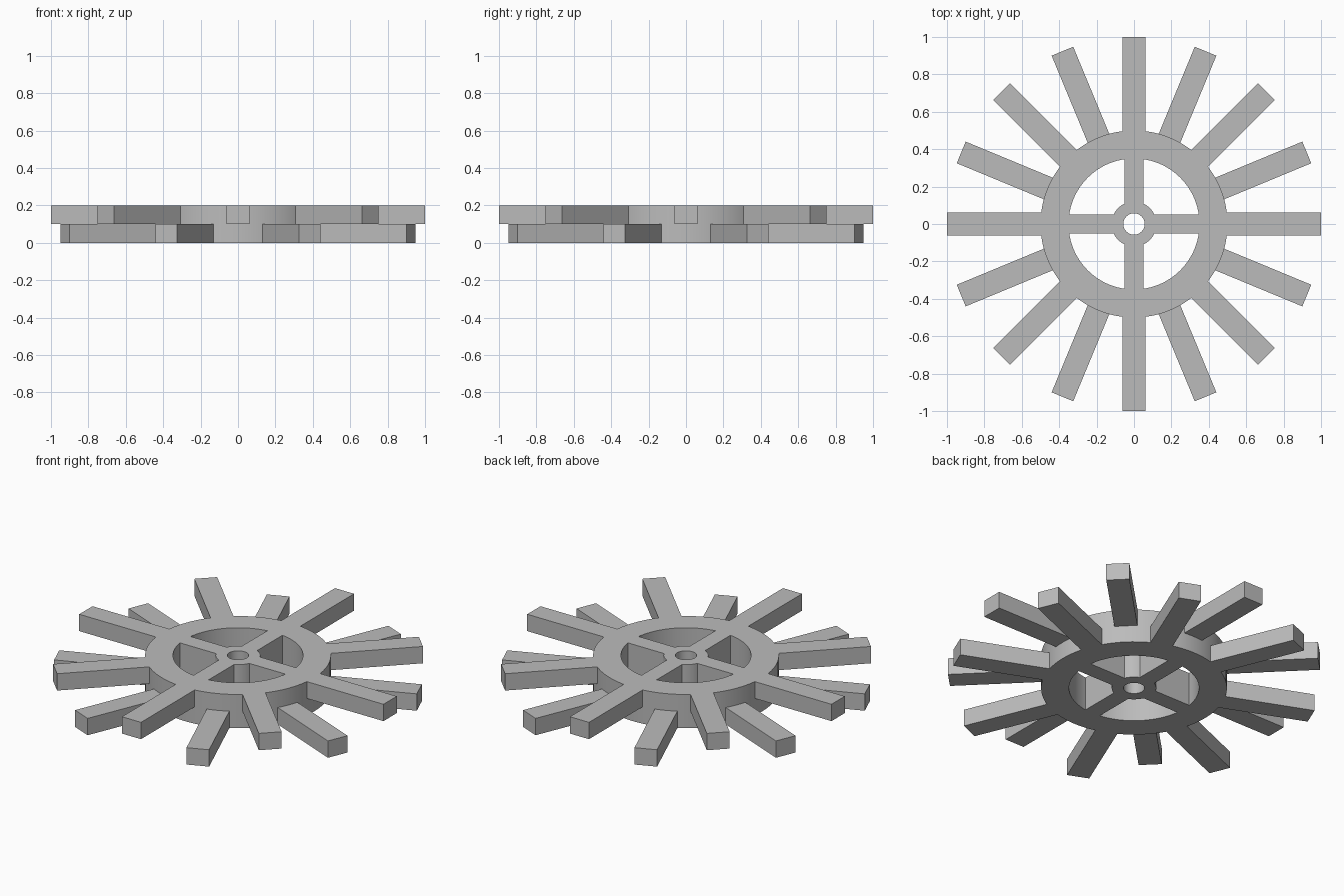
import bpy, bmesh, math
from mathutils import Matrix, Vector

cube = bpy.data.objects.get("Cube")
if cube:
    bpy.data.objects.remove(cube, do_unlink=True)

HEIGHT = 0.2
SEGMENTS = 96

grey = bpy.data.materials.new("plain grey")
grey.use_nodes = True
colour = (0.5, 0.5, 0.5, 1)
grey.diffuse_color = colour
grey.node_tree.nodes["Principled BSDF"].inputs["Base Color"].default_value = colour


def finish(name, bm, smooth=False):
    bmesh.ops.recalc_face_normals(bm, faces=bm.faces)
    mesh = bpy.data.meshes.new(name)
    bm.to_mesh(mesh)
    bm.free()
    mesh.materials.append(grey)
    obj = bpy.data.objects.new(name, mesh)
    bpy.context.collection.objects.link(obj)
    if smooth:
        bpy.ops.object.select_all(action="DESELECT")
        obj.select_set(True)
        bpy.context.view_layer.objects.active = obj
        bpy.ops.object.shade_smooth_by_angle(angle=math.radians(30))
    return obj


def tube(name, inner, outer):
    """Flat ring made by spinning a rectangular section about z."""
    bm = bmesh.new()
    section = [(inner, 0), (outer, 0), (outer, HEIGHT), (inner, HEIGHT)]
    face = bm.faces.new([bm.verts.new((r, 0, z)) for r, z in section])
    edges = list(face.edges)
    bm.faces.remove(face)
    bmesh.ops.spin(bm, geom=edges, axis=(0, 0, 1), cent=(0, 0, 0),
                   angle=math.tau, steps=SEGMENTS)
    bmesh.ops.remove_doubles(bm, verts=bm.verts, dist=1e-4)
    return finish(name, bm, smooth=True)


def bar(name, angle, start, end, width, bottom, top):
    """Straight bar running outward from the centre at the given angle."""
    bm = bmesh.new()
    size = Vector((end - start, width, top - bottom))
    place = Matrix.Translation(((start + end) / 2, 0, (bottom + top) / 2))
    bmesh.ops.create_cube(bm, size=1, matrix=Matrix.Rotation(angle, 4, "Z")
                          @ place @ Matrix.Diagonal(size).to_4x4())
    return finish(name, bm)


# Rim and hub with its shaft hole
tube("rim", 0.35, 0.5)
tube("hub", 0.057, 0.12)

# Four full-height bars joining the hub to the rim
for i in range(4):
    bar(f"inner_spoke_{i + 1}", i * math.tau / 4, 0.11, 0.355, 0.10, 0, HEIGHT)

# Two staggered layers of eight paddles
for i in range(8):
    angle = i * math.tau / 8
    bar(f"upper_paddle_{i + 1}", angle, 0.49, 1, 0.125, HEIGHT / 2, HEIGHT)
    bar(f"lower_paddle_{i + 1}", angle + math.tau / 16, 0.49, 1, 0.125, 0, HEIGHT / 2)
